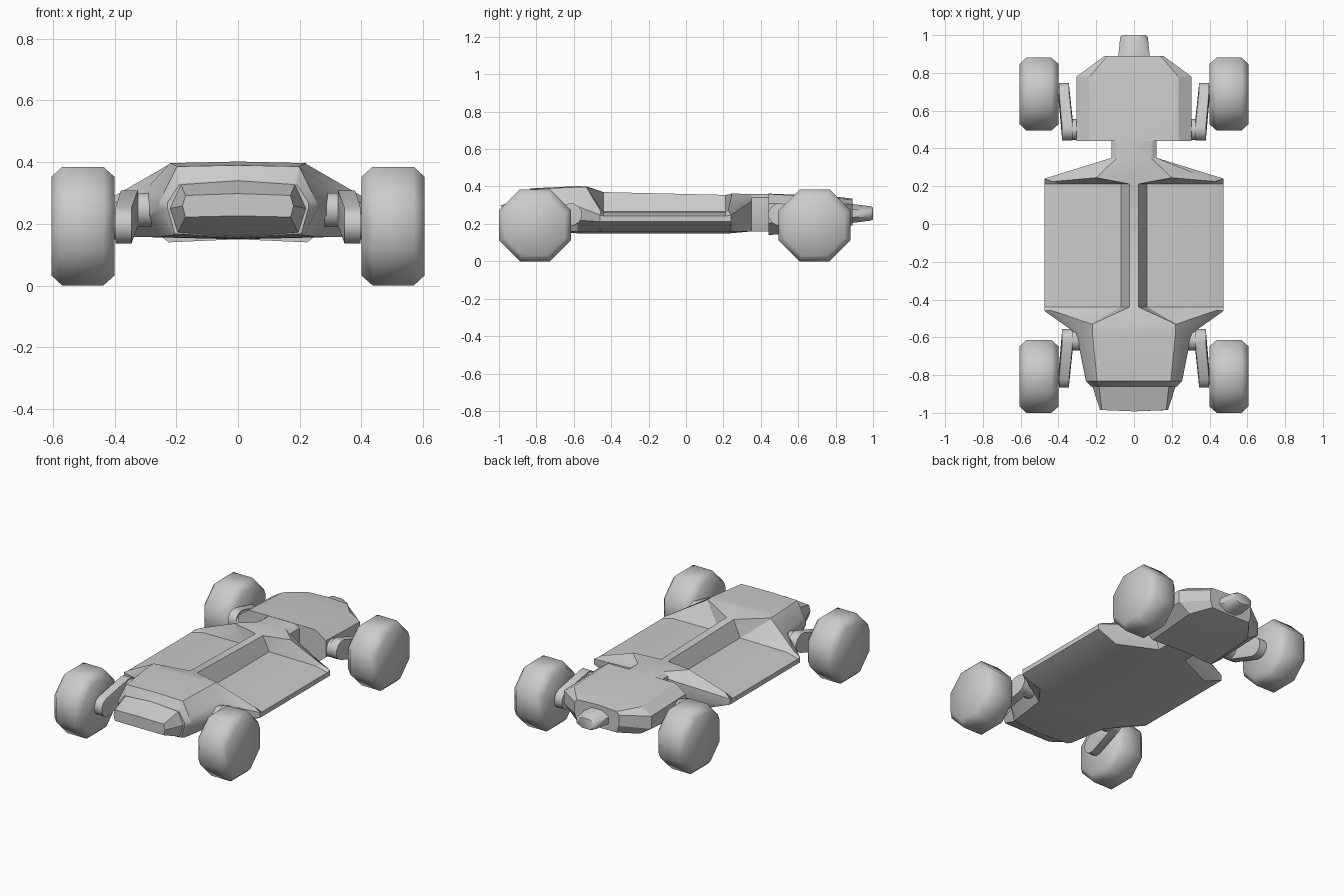
import bpy, bmesh
from math import cos, sin, pi, radians

if "Cube" in bpy.data.objects:
    bpy.data.objects.remove(bpy.data.objects["Cube"])


def finish(bm, name, angle):
    bmesh.ops.remove_doubles(bm, verts=bm.verts, dist=0.0005)
    bmesh.ops.recalc_face_normals(bm, faces=bm.faces)
    me = bpy.data.meshes.new(name)
    bm.to_mesh(me)
    bm.free()
    ob = bpy.data.objects.new(name, me)
    bpy.context.collection.objects.link(ob)
    bpy.ops.object.select_all(action='DESELECT')
    ob.select_set(True)
    bpy.context.view_layer.objects.active = ob
    bpy.ops.object.shade_smooth_by_angle(angle=radians(angle))
    return ob


def loft(name, rings, angle=28):
    """Skin closed rings of equal point count and cap both ends."""
    bm = bmesh.new()
    rows = [[bm.verts.new(p) for p in r] for r in rings]
    n = len(rows[0])
    for a, b in zip(rows, rows[1:]):
        for i in range(n):
            j = (i + 1) % n
            bm.faces.new((a[i], a[j], b[j], b[i]))
    bm.faces.new(rows[0])
    bm.faces.new(rows[-1])
    return finish(bm, name, angle)


def sym(y, *half):
    """Full ring from half points, top centre to bottom centre; (x, z) or (x, z, y)."""
    pts = [(p[0], p[2] if len(p) > 2 else y, p[1]) for p in half]
    return pts + [(-x, yy, z) for x, yy, z in reversed(pts[1:-1])]


def disc(x, y, z, r, n=8):
    """Ring in the yz plane, flat side down."""
    return [(x, y + r * cos((2 * i + 1) * pi / n), z + r * sin((2 * i + 1) * pi / n))
            for i in range(n)]


def mirror_x(ob, name):
    me = ob.data.copy()
    other = bpy.data.objects.new(name, me)
    bpy.context.collection.objects.link(other)
    for v in me.vertices:
        v.co.x = -v.co.x
    me.flip_normals()


# main chassis: hood, two sunken side trays with a central spine, rear cowl, neck
def tray(y, z):
    return sym(y, (0, z), (.025, z), (.07, .265), (.395, .262), (.475, .242),
               (.475, .212), (.34, .158), (0, .15))


def neck(y):
    return sym(y, (0, .36), (.09, .36), (.10, .355), (.12, .34), (.12, .32),
               (.12, .22), (.10, .16), (0, .16))


loft("chassis", [
    sym(-.86, (0, .342), (.185, .332), (.19, .328), (.215, .29), (.228, .27),
        (.228, .25), (.205, .168), (0, .157)),
    sym(-.832, (0, .39), (.195, .386), (.20, .382), (.243, .295), (.255, .27),
        (.255, .245), (.215, .163), (0, .152)),
    sym(-.58, (0, .402), (.22, .397), (.225, .392), (.295, .315), (.305, .295),
        (.305, .22), (.25, .158), (0, .15)),
    sym(-.53, (0, .40), (.22, .397), (.225, .392), (.44, .268, -.456), (.475, .247, -.46),
        (.475, .212, -.46), (.34, .158, -.46), (0, .15, -.46)),
    tray(-.44, .37),
    tray(.212, .355),
    sym(.245, (0, .362), (.20, .362), (.205, .357), (.43, .275, .225), (.475, .247, .24),
        (.475, .212, .24), (.34, .158, .24), (0, .15, .24)),
    neck(.35),
    neck(.46)])

# nose box
loft("nose", [
    sym(-.84, (0, .345), (.19, .335), (.225, .25), (.20, .17), (0, .155)),
    sym(-.86, (0, .34), (.185, .327), (.22, .25), (.195, .172), (0, .158)),
    sym(-.985, (0, .298, -.992), (.17, .292), (.18, .258), (.17, .222), (0, .226, -.992))])

# rear hull
loft("rear_hull", [
    sym(.44, (0, .362), (.235, .36), (.305, .31), (.305, .205), (.225, .14), (0, .15)),
    sym(.78, (0, .348), (.235, .342), (.305, .30), (.305, .22), (.225, .168), (0, .168)),
    sym(.89, (0, .335), (.14, .328), (.155, .308), (.155, .24), (.14, .195), (0, .193))])

# exhaust pipe
loft("exhaust_pipe", [
    [(rx * cos((i + .5) * pi / 4) / .924, y, .256 + rz * sin((i + .5) * pi / 4) / .924)
     for i in range(8)]
    for y, rx, rz in ((.87, .085, .053), (.99, .073, .038), (1.0, .063, .032))], 50)

# wheels, swing arms, pivots and axles
K = 1 / cos(pi / 8)
for pos, yw, yp in (("front", -.807, -.615), ("rear", .688, .50)):
    wheel = loft("left_%s_wheel" % pos,
                 [disc(x, yw, .1925, r * K) for x, r in
                  ((.40, .16), (.437, .1925), (.57, .1925), (.605, .16))], 60)

    bm = bmesh.new()
    for ring in (disc(.325, yp, .25, .06, 12), disc(.38, yp, .25, .06, 12),
                 disc(.345, yw, .195, .06, 12), disc(.397, yw, .195, .06, 12)):
        for p in ring:
            bm.verts.new(p)
    bmesh.ops.convex_hull(bm, input=bm.verts)
    arm = finish(bm, "left_%s_swing_arm" % pos, 40)

    pivot = loft("left_%s_pivot" % pos,
                 [disc(x, yp, .245, .057, 12) for x in (.28, .35)], 50)
    axle = loft("left_%s_axle" % pos,
                [disc(x, yw, .1925, .045, 12) for x in (.36, .43)], 50)
    for ob in (wheel, arm, pivot, axle):
        mirror_x(ob, ob.name.replace("left", "right"))
